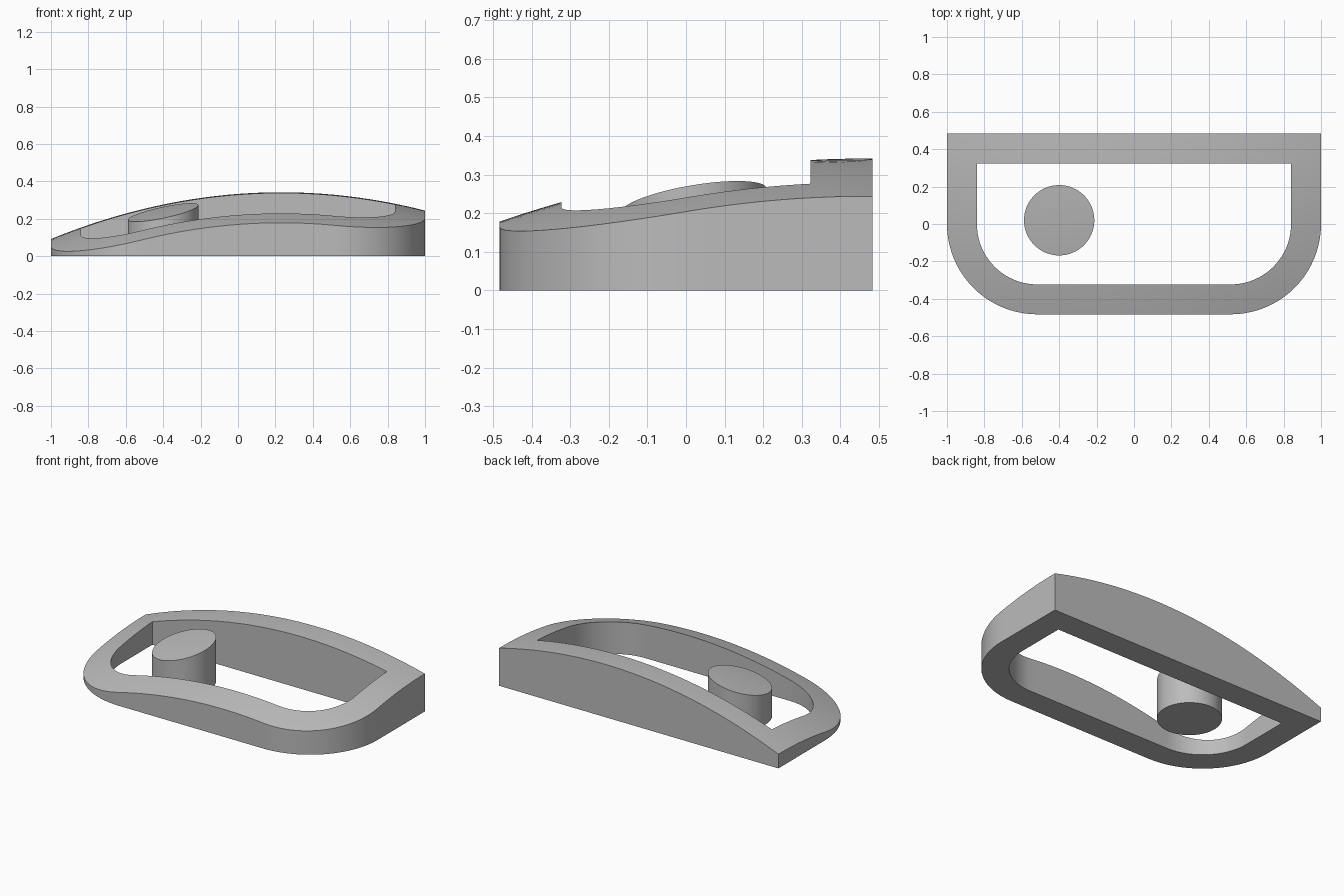
import bpy
import bmesh
from math import sin, cos, pi, radians

cube = bpy.data.objects.get("Cube")
if cube:
    bpy.data.objects.remove(cube)

HALF_DEPTH = 0.483
WALL = 0.16

grey = bpy.data.materials.new("plain grey")
grey.use_nodes = True
colour = (0.5, 0.5, 0.5, 1)
grey.diffuse_color = colour
grey.node_tree.nodes["Principled BSDF"].inputs["Base Color"].default_value = colour


def dome(x, y):
    """Height of the gently domed surface that trims every part."""
    return 0.302 + 0.169 * y - 0.18 * y * y - 0.165 * (x - 0.23) ** 2


def line(a, b, steps):
    """Evenly spaced points from a up to, not including, b."""
    return [(a[0] + (b[0] - a[0]) * i / steps, a[1] + (b[1] - a[1]) * i / steps)
            for i in range(steps)]


def arc(cx, cy, r, start, end, steps):
    return [(cx + r * cos(start + (end - start) * i / steps),
             cy + r * sin(start + (end - start) * i / steps)) for i in range(steps)]


def outline(inset):
    """Square back corners and rounded front corners, moved inward by inset."""
    w, d = 1 - inset, HALF_DEPTH - inset
    cx = 1 - HALF_DEPTH
    return (line((w, d), (-w, d), 40)
            + line((-w, d), (-w, 0), 10)
            + arc(-cx, 0, d, pi, 1.5 * pi, 20)
            + line((-cx, -d), (cx, -d), 24)
            + arc(cx, 0, d, 1.5 * pi, 2 * pi, 20)
            + line((w, 0), (w, d), 10))


def on_dome(points):
    return [(x, y, dome(x, y)) for x, y in points]


def on_floor(points):
    return [(x, y, 0) for x, y in points]


def loft(name, loops, closed):
    """Skin a stack of loops, joined end to end or capped at both ends."""
    bm = bmesh.new()
    rows = [[bm.verts.new(p) for p in loop] for loop in loops]
    pairs = list(zip(rows, rows[1:]))
    if closed:
        pairs.append((rows[-1], rows[0]))
    else:
        bm.faces.new(rows[0])
        bm.faces.new(rows[-1])
    for a, b in pairs:
        for i in range(len(a)):
            j = (i + 1) % len(a)
            bm.faces.new((a[i], a[j], b[j], b[i]))
    bmesh.ops.recalc_face_normals(bm, faces=bm.faces)
    mesh = bpy.data.meshes.new(name)
    bm.to_mesh(mesh)
    bm.free()
    mesh.materials.append(grey)
    obj = bpy.data.objects.new(name, mesh)
    bpy.context.collection.objects.link(obj)
    bpy.ops.object.select_all(action="DESELECT")
    obj.select_set(True)
    bpy.context.view_layer.objects.active = obj
    bpy.ops.object.shade_smooth_by_angle(angle=radians(30))
    return obj


# Frame: a wall around a through opening
tops = [on_dome(outline(WALL * i / 4)) for i in range(5)]
loft("frame", [on_floor(outline(0))] + tops + [on_floor(outline(WALL))], True)

# Round post standing free inside the frame
circles = [arc(-0.4, 0.02, 0.188 * k / 4, 0, 2 * pi, 64) for k in (4, 3, 2, 1)]
loft("round_post", [on_floor(circles[0])] + [on_dome(c) for c in circles], False)
